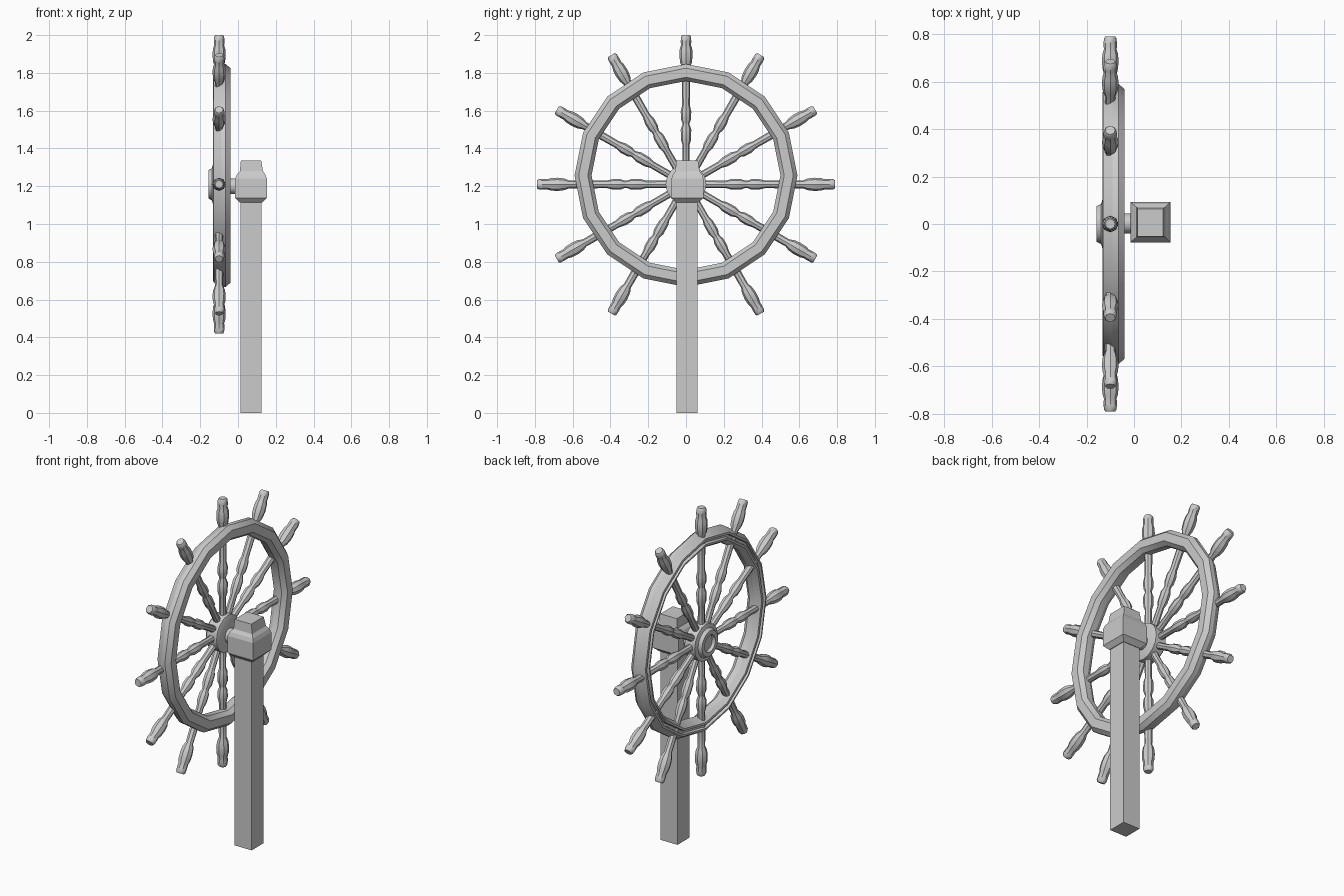
import bpy, math
from mathutils import Matrix, Vector

if "Cube" in bpy.data.objects:
    bpy.data.objects.remove(bpy.data.objects["Cube"])

WHEEL_X, HUB_Z, RIM_Z = -0.10, 1.21, 1.257


def make(name, verts, faces, smooth=None):
    me = bpy.data.meshes.new(name)
    me.from_pydata(verts, [], faces)
    me.update()
    ob = bpy.data.objects.new(name, me)
    bpy.context.collection.objects.link(ob)
    bpy.ops.object.select_all(action='DESELECT')
    ob.select_set(True)
    bpy.context.view_layer.objects.active = ob
    bpy.ops.object.mode_set(mode='EDIT')
    bpy.ops.mesh.select_all(action='SELECT')
    bpy.ops.mesh.normals_make_consistent(inside=False)
    bpy.ops.object.mode_set(mode='OBJECT')
    if smooth:
        bpy.ops.object.shade_smooth_by_angle(angle=math.radians(smooth))
    return ob


def lathe(name, profile, sides, matrix, closed=False, smooth=40):
    """Turn (radius, height) points about local z; a closed profile makes a ring."""
    n = len(profile)
    verts = []
    for r, h in profile:
        for i in range(sides):
            a = 2 * math.pi * i / sides
            verts.append(matrix @ Vector((r * math.cos(a), r * math.sin(a), h)))
    faces = []
    for k in range(n if closed else n - 1):
        b, c = k * sides, ((k + 1) % n) * sides
        for i in range(sides):
            j = (i + 1) % sides
            faces.append((b + i, b + j, c + j, c + i))
    if not closed:
        faces += [tuple(range(sides)), tuple(range((n - 1) * sides, n * sides))]
    return make(name, verts, faces, smooth)


def stack(name, sections):
    """Loft rectangular sections (x0, x1, y0, y1, z)."""
    verts = []
    for x0, x1, y0, y1, z in sections:
        verts += [(x0, y0, z), (x1, y0, z), (x1, y1, z), (x0, y1, z)]
    n = len(sections)
    faces = [(0, 1, 2, 3), tuple(range(4 * n - 4, 4 * n))]
    for k in range(n - 1):
        for i in range(4):
            j = (i + 1) % 4
            faces.append((4 * k + i, 4 * k + j, 4 * k + 4 + j, 4 * k + 4 + i))
    return make(name, verts, faces)


along_x = Matrix.Rotation(math.pi / 2, 4, 'Y')

# Sixteen-sided rim with a grooved front, set slightly above the hub
rim = [(.568, -.04), (.59, -.065), (.59, -.09), (.565, -.13), (.553, -.132),
       (.55, -.115), (.535, -.115), (.532, -.132), (.52, -.13), (.50, -.10),
       (.50, -.065), (.52, -.04)]
lathe("wheel_rim", rim, 16, Matrix.Translation((0, 0, RIM_Z)) @ along_x, True, 30)

# Twelve turned spokes with handles
spoke = [(.020, .05), (.019, .21), (.027, .235), (.028, .29), (.019, .315),
         (.019, .325), (.027, .345), (.028, .385), (.020, .42), (.022, .55),
         (.021, .62), (.031, .645), (.035, .68), (.033, .715), (.027, .735),
         (.028, .755), (.027, .78), (.021, .79)]
for i in range(12):
    m = Matrix.Translation((WHEEL_X, 0, HUB_Z)) @ Matrix.Rotation(i * math.pi / 6, 4, 'X')
    lathe(f"spoke_{i + 1}", spoke, 8, m)

# Hub with raised, dished front boss, and the axle behind it
hub = [(.045, -.14), (.05, -.157), (.075, -.157), (.085, -.138),
       (.108, -.132), (.108, -.065), (.09, -.058)]
hub_m = Matrix.Translation((0, 0, HUB_Z)) @ along_x
lathe("hub", hub, 16, hub_m)
lathe("axle", [(.042, -.08), (.042, .03)], 12,
      Matrix.Translation((0, .003, 1.2)) @ along_x)

# Square post and its bearing head
stack("post", [(.013, .124, -.05, .061, 0), (.013, .124, -.05, .061, 1.13)])
stack("post_head", [(.01, .128, -.053, .064, 1.113),
                    (-.015, .153, -.077, .092, 1.138),
                    (-.015, .153, -.077, .092, 1.24),
                    (-.006, .145, -.069, .085, 1.262),
                    (.01, .132, -.056, .072, 1.28),
                    (.015, .123, -.052, .064, 1.335)])
